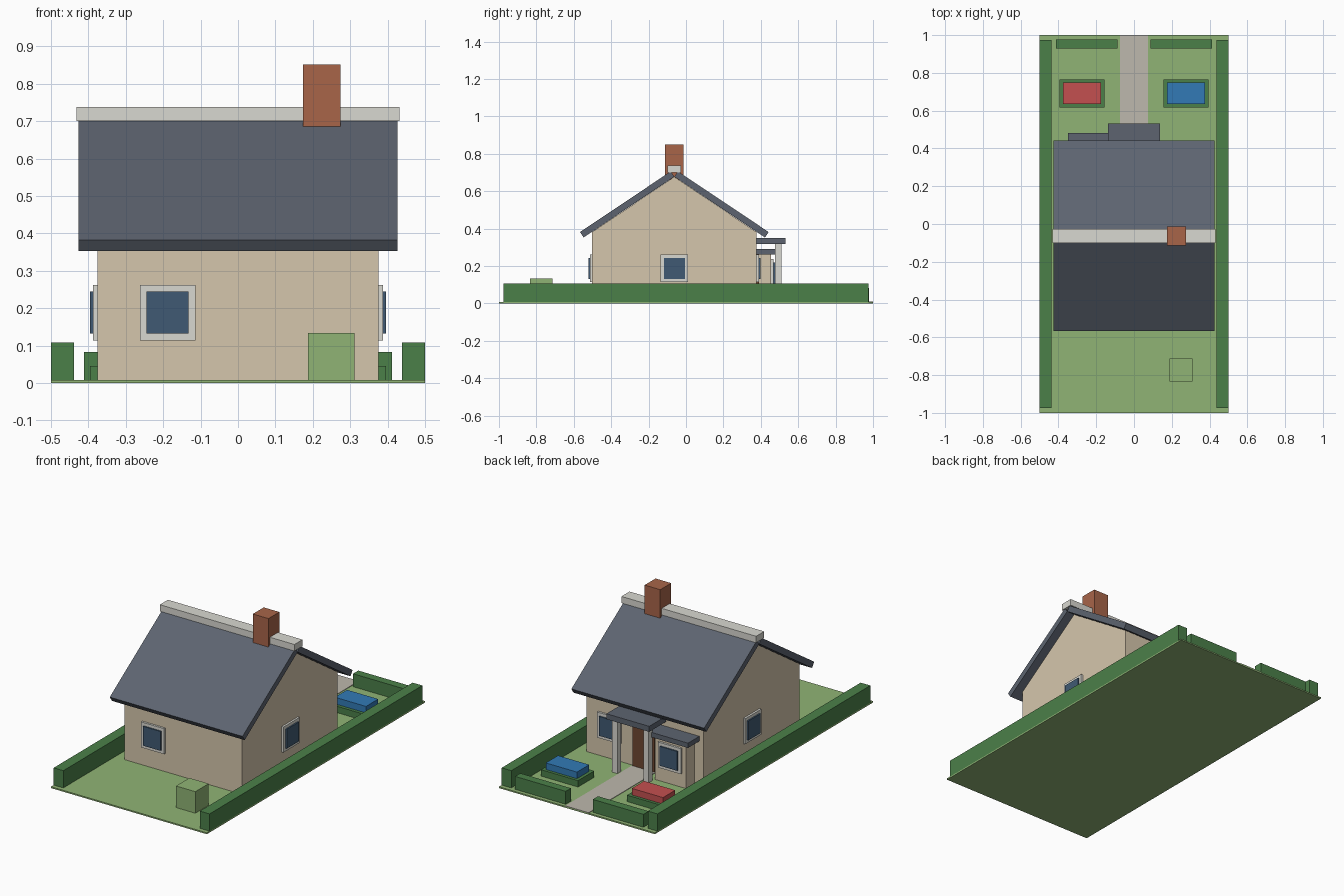
import bpy, bmesh

if "Cube" in bpy.data.objects:
    bpy.data.objects.remove(bpy.data.objects["Cube"])


def material(name, r, g, b):
    # screen colour (0-255) to linear diffuse colour
    m = bpy.data.materials.new(name)
    lin = [(c / 255 / 12.92) if c < 11 else ((c / 255 + 0.055) / 1.055) ** 2.4 for c in (r, g, b)]
    m.diffuse_color = (*lin, 1)
    m.use_nodes = True
    m.node_tree.nodes["Principled BSDF"].inputs["Base Color"].default_value = m.diffuse_color
    return m


GRASS = material("grass", 144, 180, 117)
HEDGE = material("hedge_green", 75, 128, 73)
WALL = material("wall_cream", 213, 198, 172)
SLATE = material("slate", 93, 100, 112)
TRIM = material("trim_white", 217, 216, 209)
GLASS = material("glass", 64, 90, 115)
BRICK = material("brick", 168, 101, 73)
STONE = material("path_stone", 189, 184, 173)
WOOD = material("door_brown", 110, 70, 48)
RED = material("red_flowers", 196, 80, 80)
BLUE = material("blue_flowers", 50, 122, 182)


def prism(name, profile, x0, x1, mat):
    # extrude a (y, z) profile along x
    bm = bmesh.new()
    face = bm.faces.new([bm.verts.new((x0, y, z)) for y, z in profile])
    new = bmesh.ops.extrude_face_region(bm, geom=[face])["geom"]
    bmesh.ops.translate(bm, vec=(x1 - x0, 0, 0),
                        verts=[v for v in new if isinstance(v, bmesh.types.BMVert)])
    bmesh.ops.recalc_face_normals(bm, faces=bm.faces)
    mesh = bpy.data.meshes.new(name)
    bm.to_mesh(mesh)
    bm.free()
    mesh.materials.append(mat)
    obj = bpy.data.objects.new(name, mesh)
    bpy.context.collection.objects.link(obj)
    return obj


def box(name, x, y, z, mat):
    # box from (min, max) ranges
    return prism(name, [(y[0], z[0]), (y[1], z[0]), (y[1], z[1]), (y[0], z[1])], x[0], x[1], mat)


def window(name, axis, side, surface, along, z):
    # frame with a slightly proud pane, on a wall facing side * axis
    for part, half, inner, outer, mat in (("frame", 0.074, -0.004, 0.012, TRIM),
                                          ("glass", 0.056, 0.004, 0.02, GLASS)):
        depth = sorted((surface + side * inner, surface + side * outer))
        span = (along - half, along + half)
        x, y = (depth, span) if axis == "x" else (span, depth)
        box(f"{name}_{part}", x, y, (z - half, z + half), mat)


G = 0.008      # ground level
MID = -0.0625  # ridge line y

# plot
box("lawn", (-0.5, 0.5), (-1, 1), (0, G), GRASS)
box("path", (-0.075, 0.075), (0.37, 1), (0.004, 0.011), STONE)
box("garden_box", (0.187, 0.311), (-0.835, -0.713), (G, 0.133), GRASS)

# hedges and flower beds, both sides
for s, side, flowers in ((-1, "left", RED), (1, "right", BLUE)):
    def sx(a, b):
        return sorted((s * a, s * b))
    box(f"{side}_side_hedge", sx(0.438, 0.5), (-0.975, 0.975), (G, 0.108), HEDGE)
    box(f"{side}_end_hedge", sx(0.087, 0.412), (0.93, 0.978), (G, 0.083), HEDGE)
    box(f"{side}_flower_bed", sx(0.157, 0.395), (0.617, 0.765), (G, 0.045), HEDGE)
    box(f"{side}_flowers", sx(0.176, 0.376), (0.636, 0.748), (0.045, 0.083), flowers)

# house walls with gables
prism("house_walls", [(-0.502, G), (0.377, G), (0.377, 0.382), (MID, 0.677), (-0.502, 0.382)],
      -0.376, 0.376, WALL)

# roof slopes, ridge and chimney
slope = [(0.485, 0.353), (0, 0.678), (0.0195, 0.706), (0.5045, 0.382)]
for s, side in ((-1, "front"), (1, "back")):
    prism(f"{side}_roof_slope", [(MID + s * y, z) for y, z in slope], -0.426, 0.426, SLATE)
box("ridge_cap", (-0.432, 0.432), (MID - 0.037, MID + 0.037), (0.7, 0.738), TRIM)
box("chimney", (0.174, 0.274), (MID - 0.05, MID + 0.05), (0.66, 0.851), BRICK)

# windows
window("front_window", "y", -1, -0.502, -0.188, 0.188)
window("back_window", "y", 1, 0.377, 0.225, 0.188)
window("right_window", "x", 1, 0.376, MID, 0.188)
window("left_window", "x", -1, -0.376, MID, 0.188)

# bay
box("bay_walls", (-0.32, -0.12), (0.37, 0.455), (G, 0.263), WALL)
box("bay_roof", (-0.35, -0.09), (0.37, 0.482), (0.262, 0.29), SLATE)
window("bay_window", "y", 1, 0.455, -0.22, 0.163)

# door and porch
box("door", (-0.07, 0.07), (0.37, 0.389), (G, 0.265), WOOD)
box("porch_roof", (-0.137, 0.137), (0.37, 0.533), (0.318, 0.35), SLATE)
for s, side in ((-1, "left"), (1, "right")):
    box(f"{side}_porch_post", (s * 0.1 - 0.017, s * 0.1 + 0.017), (0.476, 0.51), (G, 0.32), TRIM)
